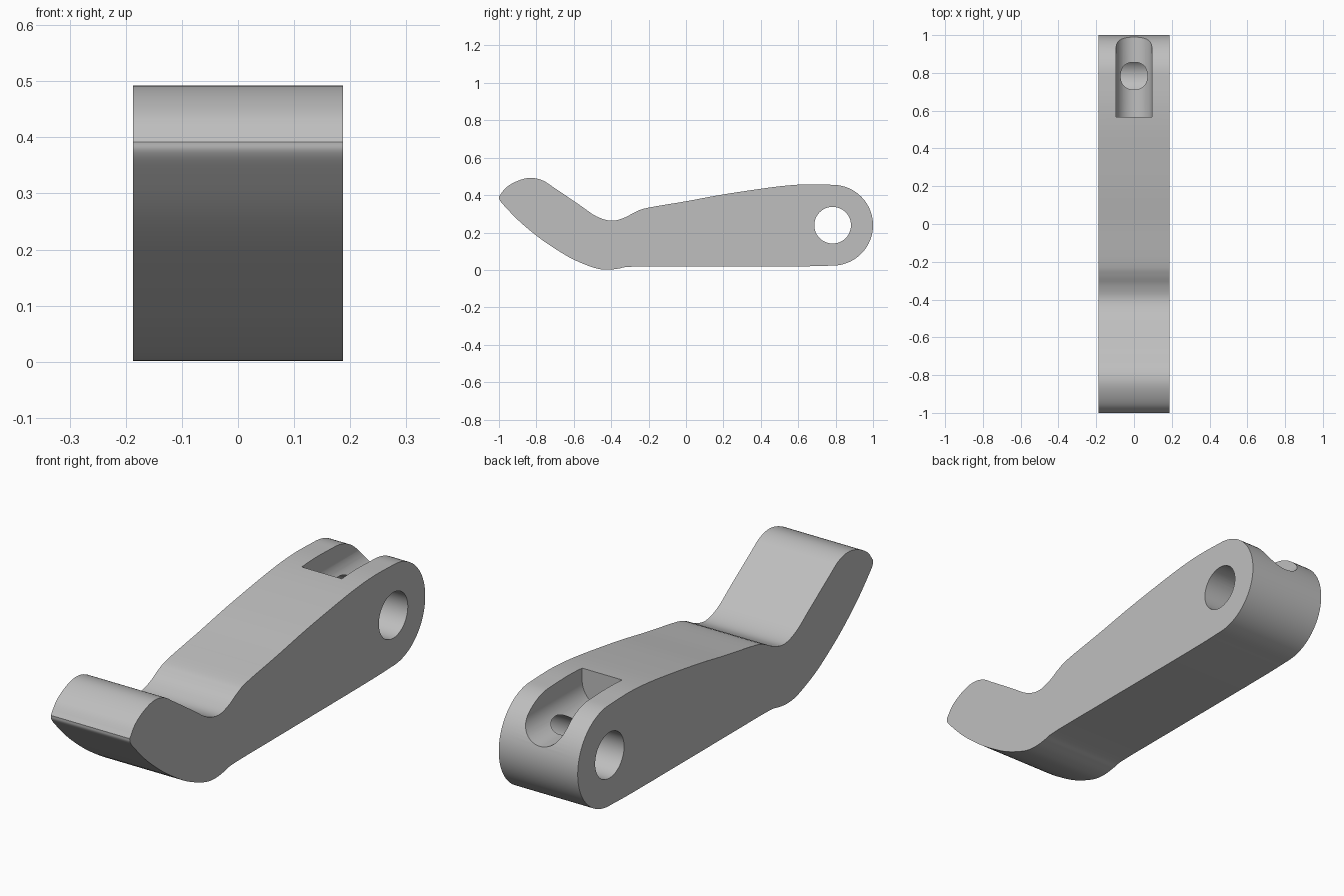
import bpy, bmesh, math
from mathutils import Vector

if "Cube" in bpy.data.objects:
    bpy.data.objects.remove(bpy.data.objects["Cube"], do_unlink=True)

HALF_WIDTH = 0.187
PIVOT = Vector((0.784, 0.239))   # pivot centre in the y-z plane
END_RADIUS = 0.216
HOLE_RADIUS = 0.098
SLOT_RADIUS = 0.095
SLOT_AXIS_Z = 0.40

grey = bpy.data.materials.new("plain grey")
grey.use_nodes = True
colour = (0.52, 0.52, 0.52, 1)
grey.diffuse_color = colour
grey.node_tree.nodes["Principled BSDF"].inputs["Base Color"].default_value = colour


def arc(centre, radius, start, end, steps):
    angles = [math.radians(start + (end - start) * i / steps) for i in range(steps + 1)]
    return [Vector((centre[0] + radius * math.cos(a), centre[1] + radius * math.sin(a))) for a in angles]


def smooth_path(points, steps=5):
    """Catmull-Rom curve through the points, with free ends."""
    p = [Vector(q) for q in points]
    p = [2 * p[0] - p[1]] + p + [2 * p[-1] - p[-2]]
    result = []
    for a, b, c, d in zip(p, p[1:], p[2:], p[3:]):
        for i in range(steps):
            t = i / steps
            result.append(0.5 * (2 * b + (c - a) * t + (2 * a - 5 * b + 4 * c - d) * t * t
                                 + (3 * b - a - 3 * c + d) * t ** 3))
    return result + [p[-2]]


def prism(name, outline, place, direction):
    """Extrude a closed outline; place maps a 2D point into space."""
    bm = bmesh.new()
    face = bm.faces.new([bm.verts.new(place(p)) for p in outline])
    moved = bmesh.ops.extrude_face_region(bm, geom=[face])["geom"]
    bmesh.ops.translate(bm, vec=direction, verts=[v for v in moved if isinstance(v, bmesh.types.BMVert)])
    bmesh.ops.recalc_face_normals(bm, faces=bm.faces)
    mesh = bpy.data.meshes.new(name)
    bm.to_mesh(mesh)
    bm.free()
    mesh.materials.append(grey)
    obj = bpy.data.objects.new(name, mesh)
    bpy.context.collection.objects.link(obj)
    return obj


def cut(target, cutter):
    cutter.hide_render = True
    mod = target.modifiers.new("cut", "BOOLEAN")
    mod.operation, mod.solver, mod.object = "DIFFERENCE", "EXACT", cutter
    bpy.ops.object.modifier_apply(modifier=mod.name)
    bpy.data.objects.remove(cutter, do_unlink=True)


# Lever side profile: upper edge, round pivot end, underside
upper = smooth_path([(-1, 0.392), (-0.96, 0.442), (-0.895, 0.478), (-0.83, 0.492), (-0.765, 0.478),
                     (-0.7, 0.436), (-0.57, 0.348), (-0.48, 0.287), (-0.40, 0.263), (-0.33, 0.279),
                     (-0.27, 0.31), (-0.205, 0.332), (0, 0.367), (0.19, 0.402), (0.415, 0.436),
                     (0.55, 0.452), (0.66, 0.458), (0.784, 0.455)])
under = smooth_path([(0.784, 0.023), (0.6, 0.019), (0, 0.018), (-0.29, 0.017), (-0.36, 0.007),
                     (-0.42, 0.001), (-0.49, 0.011), (-0.6, 0.055), (-0.69, 0.107), (-0.785, 0.172),
                     (-0.89, 0.259), (-0.97, 0.341), (-0.996, 0.373), (-1, 0.392)])
profile = upper[:-1] + arc(PIVOT, END_RADIUS, 90, -90, 40) + under[1:-1]
lever = prism("lever", profile, lambda p: (-HALF_WIDTH, p.x, p.y), (2 * HALF_WIDTH, 0, 0))
bpy.context.view_layer.objects.active = lever
lever.select_set(True)

# Pivot hole straight across the lever
hole = prism("pivot_hole_cutter", arc(PIVOT, HOLE_RADIUS, 0, 360, 48)[:-1],
             lambda p: (-0.3, p.x, p.y), (0.6, 0, 0))
cut(lever, hole)

# Round-bottomed slot open to the top and back, breaking into the pivot hole
slot_outline = arc((0, SLOT_AXIS_Z), SLOT_RADIUS, 180, 360, 28)
slot_outline += [Vector((SLOT_RADIUS, 0.7)), Vector((-SLOT_RADIUS, 0.7))]
slot = prism("slot_cutter", slot_outline, lambda p: (p.x, 0.567, p.y), (0, 0.6, 0))
cut(lever, slot)

bpy.ops.object.shade_smooth_by_angle(angle=math.radians(30))
